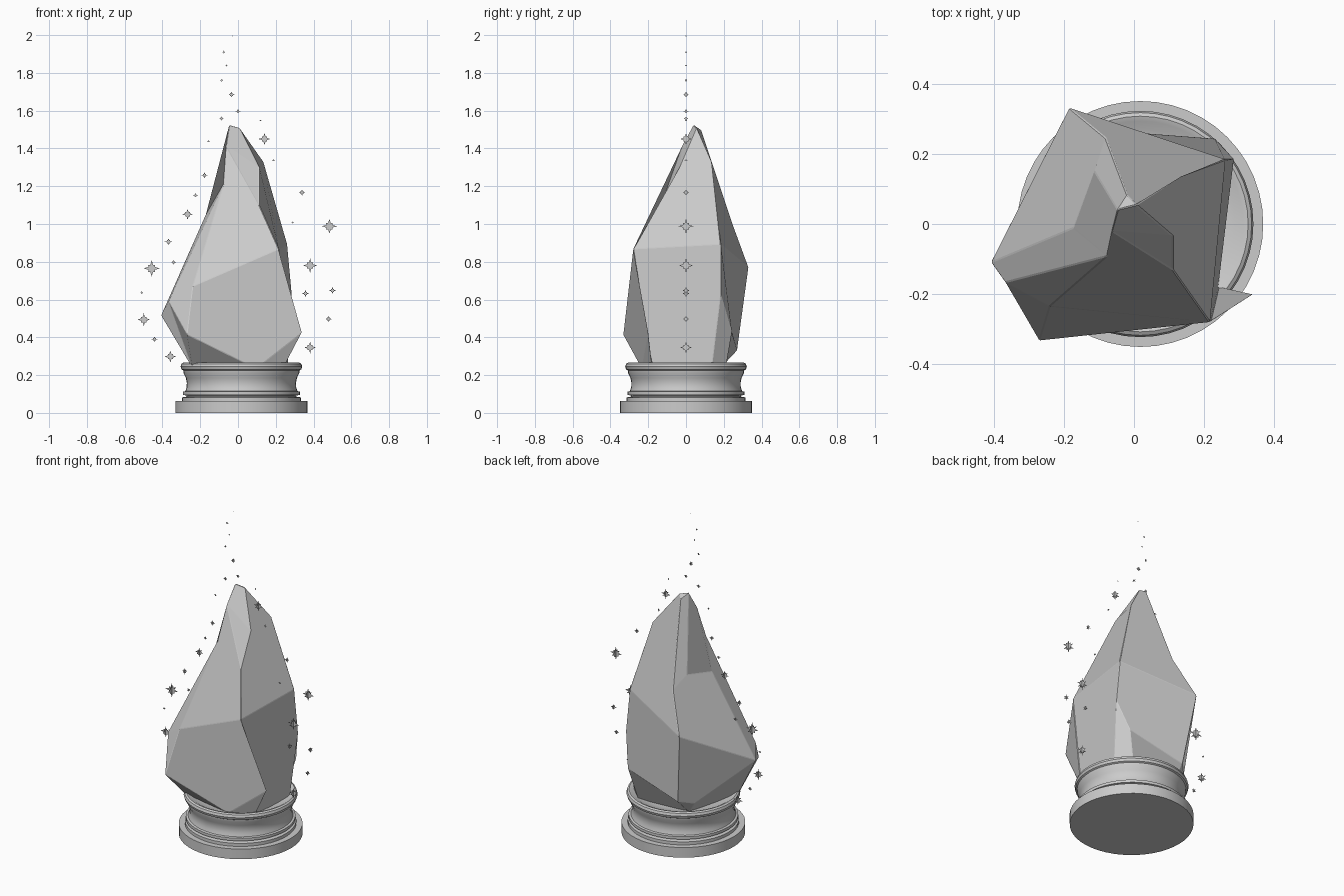
import bpy, bmesh, math

CX = 0.018  # pedestal centre in x


def make_object(name, bm):
    mesh = bpy.data.meshes.new(name)
    bm.to_mesh(mesh)
    bm.free()
    ob = bpy.data.objects.new(name, mesh)
    bpy.context.collection.objects.link(ob)
    return ob


def lathe(name, profile, steps=48):
    bm = bmesh.new()
    vs = [bm.verts.new((r, 0, z)) for r, z in profile]
    es = [bm.edges.new(p) for p in zip(vs, vs[1:])]
    bmesh.ops.spin(bm, geom=vs + es, cent=(0, 0, 0), axis=(0, 0, 1),
                   angle=math.tau, steps=steps)
    bmesh.ops.remove_doubles(bm, verts=bm.verts, dist=1e-4)
    bmesh.ops.recalc_face_normals(bm, faces=bm.faces)
    ob = make_object(name, bm)
    ob.location.x = CX
    bpy.context.view_layer.objects.active = ob
    ob.select_set(True)
    bpy.ops.object.shade_smooth_by_angle(angle=math.radians(35))
    ob.select_set(False)
    return ob


# Pedestal: flat foot, stepped collar, concave neck, rounded rim, shallow dish
lathe("pedestal", [
    (0, 0), (0.35, 0), (0.35, 0.063), (0.315, 0.063), (0.315, 0.082),
    (0.29, 0.086), (0.29, 0.092), (0.31, 0.095), (0.31, 0.112), (0.297, 0.115),
    (0.29, 0.135), (0.289, 0.16), (0.294, 0.185), (0.306, 0.21), (0.308, 0.225),
    (0.317, 0.23), (0.322, 0.245), (0.317, 0.26), (0.307, 0.266),
    (0.293, 0.262), (0.27, 0.248), (0.22, 0.24), (0, 0.237)])

# Crystal: irregular faceted rock, corners named by letter
P = {
    # crown
    'O': (-.047, .04, 1.525), 'P': (-.019, .083, 1.495), 'Q': (.007, .054, 1.51),
    'N': (-.064, -.02, 1.415), 'R': (.11, -.034, 1.30), 'S': (.11, -.129, 1.10),
    'T': (.136, .137, 1.33), 'M': (-.076, -.091, 1.21), 'L': (-.173, -.011, 1.045),
    'K': (-.113, .151, 1.07), 'J': (-.081, .246, 1.0),
    # girdle
    'A': (-.184, .331, .77), 'B': (-.407, -.109, .516), 'C': (-.367, -.166, .59),
    'D': (-.24, -.234, .67), 'E': (-.27, -.333, .415), 'F': (.216, -.28, .868),
    'G': (.34, -.2, .426), 'H': (.26, .184, .893), 'h': (.286, .183, .63),
    'I': (.233, .243, .43),
    # foot
    'a': (.24, -.178, .235), 'b': (.096, -.235, .235), 'c': (.262, .135, .235),
    'd': (.18, .21, .235), 'e': (-.24, -.17, .235), 'f': (-.15, .18, .235),
    'v': (-.13, .27, .33), 'w': (-.2, .2, .31),
}
FACES = ("OPQ JKOP KLMNO AJPQTH ONRQ NSR RSFHTQ MNSFD LBCM MCD ABLKJ DFGbE CDE "
         "CEe BCe Ebe FaG Gab FHhca AHhIv hIdc Ivfd vwf ABwv Befw acdfeb").split()
bm = bmesh.new()
V = {k: bm.verts.new(p) for k, p in P.items()}
for f in FACES:
    bm.faces.new([V[k] for k in f])
bmesh.ops.recalc_face_normals(bm, faces=bm.faces)
crystal = make_object("crystal", bm)
bev = crystal.modifiers.new("chamfer", 'BEVEL')
bev.width = 0.003
bev.segments = 1
bev.limit_method = 'NONE'

# Sparkles: pairs of crossed eight-pointed flat stars (x, z, radius)
SPARKS = [
    (-.03, 1.995, .005), (-.075, 1.91, .009), (-.06, 1.84, .007), (-.087, 1.76, .01),
    (-.034, 1.685, .017), (0, 1.597, .013), (-.087, 1.558, .014), (.119, 1.549, .006),
    (.14, 1.45, .032), (-.156, 1.438, .009), (.188, 1.337, .009), (-.177, 1.258, .017),
    (.339, 1.166, .018), (-.225, 1.152, .013), (-.267, 1.051, .029), (.484, .988, .04),
    (.289, 1.008, .009), (-.368, .906, .02), (-.341, .797, .014), (-.457, .765, .043),
    (.382, .78, .038), (-.51, .637, .01), (.358, .632, .02), (.5, .648, .02),
    (-.499, .494, .034), (.48, .497, .018), (-.442, .39, .016), (.382, .346, .032),
    (-.358, .298, .032)]
bm = bmesh.new()
RING = (1, .45, .6, .45)
for x, z, r in SPARKS:
    for ux, uy in ((1, 0), (0, 1)):
        pts = []
        for i in range(16):
            a = math.tau * i / 16
            q = r * RING[i % 4]
            pts.append(bm.verts.new((x + ux * q * math.cos(a), uy * q * math.cos(a),
                                     z + q * math.sin(a))))
        mid = bm.verts.new((x, 0, z))
        for i in range(16):
            bm.faces.new((mid, pts[i], pts[(i + 1) % 16]))
make_object("sparkles", bm)
